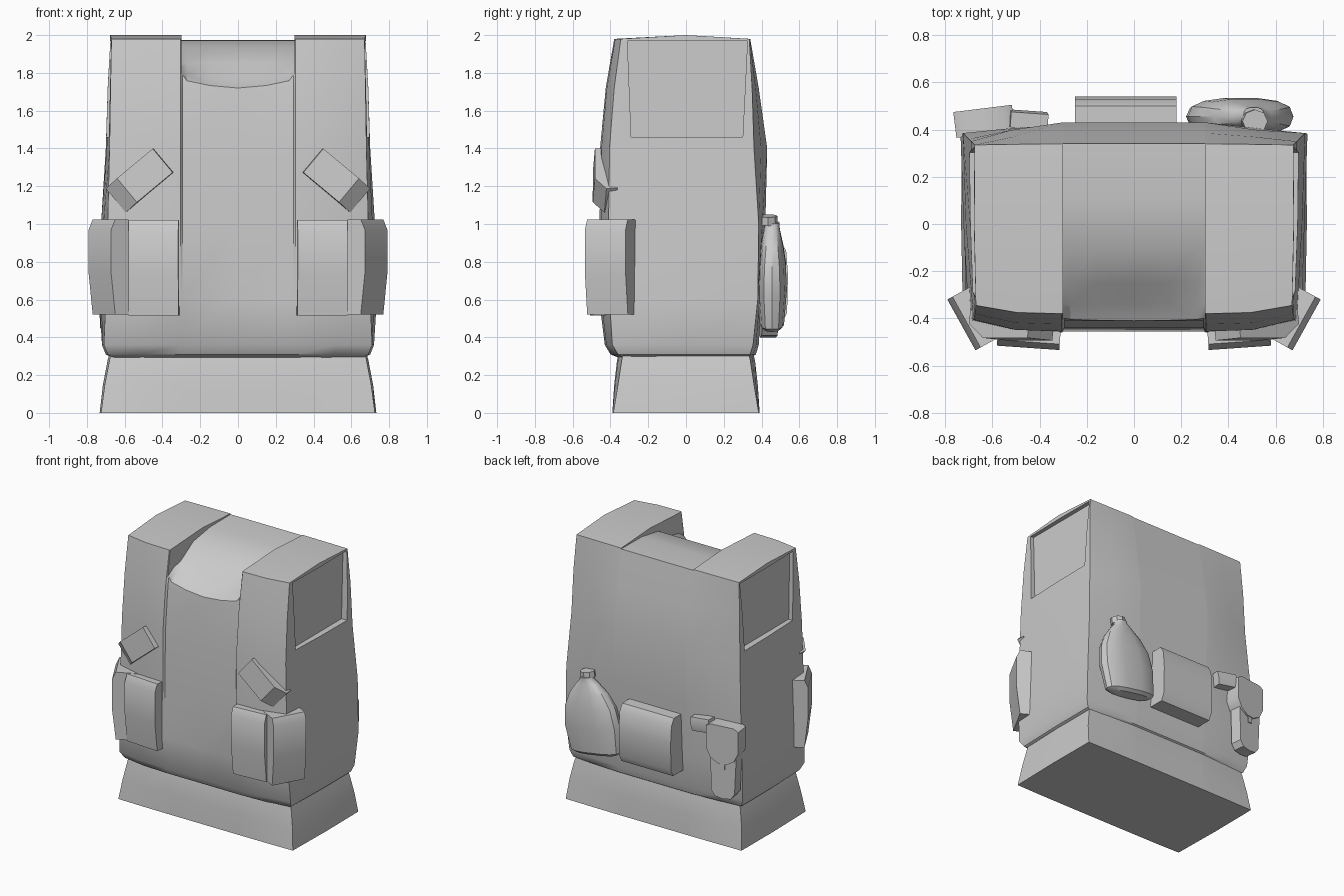
import bpy, bmesh
from math import radians, sin, cos, tau
from mathutils import Matrix, Vector

if "Cube" in bpy.data.objects:
    bpy.data.objects.remove(bpy.data.objects["Cube"])


def finish(name, bm, mat=Matrix()):
    bm.transform(mat)
    bmesh.ops.recalc_face_normals(bm, faces=bm.faces)
    me = bpy.data.meshes.new(name)
    bm.to_mesh(me)
    bm.free()
    ob = bpy.data.objects.new(name, me)
    bpy.context.collection.objects.link(ob)
    return ob


def loft(rings, cap_end=True):
    """Skin a list of closed rings; returns the bmesh and the vertex rings."""
    bm = bmesh.new()
    vs = [[bm.verts.new(p) for p in r] for r in rings]
    n = len(vs[0])
    for a, b in zip(vs, vs[1:]):
        for i in range(n):
            j = (i + 1) % n
            bm.faces.new((a[i], a[j], b[j], b[i]))
    bm.faces.new(vs[0])
    if cap_end:
        bm.faces.new(vs[-1])
    return bm, vs


def prism(name, prof, width, mat):
    """Extrude a (y, z) profile along x."""
    bm, _ = loft([[(s * width / 2, y, z) for y, z in prof] for s in (-1, 1)])
    return finish(name, bm, mat)


def place(x, y, z, rz=0, ry=0, side=1):
    return (Matrix.Diagonal((side, 1, 1, 1)) @ Matrix.Translation((x, y, z))
            @ Matrix.Rotation(radians(rz), 4, 'Z') @ Matrix.Rotation(radians(ry), 4, 'Y'))


def body_ring(z, wf, wb, yf, yfc, yb, ybc, step=0.0):
    """Boxy torso section: front row, right point, back row, left point."""
    def row(w, y, yc, mid, st):
        right = [(.295, y), (.305, y - st), (.74 * w, mid), (w, yc)]
        return [(-a, b) for a, b in reversed(right)] + [(0, y)] + right
    f = row(wf, yf, yfc, yf * .8 + yfc * .2 - step, step)
    b = row(wb, yb, ybc, yb * .55 + ybc * .45, 0)
    w = (wf + wb) / 2 + .005
    pts = f + [(w, 0)] + b[::-1] + [(-w, 0)]
    return [Vector((x, y, z)) for x, y in pts]


# Vest torso
rings = [body_ring(*p) for p in (
    (.29, .66, .66, -.35, -.33, .34, .32),
    (.31, .69, .70, -.40, -.36, .37, .34),
    (.36, .71, .72, -.43, -.39, .385, .355),
    (.60, .70, .735, -.455, -.405, .40, .38, .005),
    (1.0, .69, .725, -.445, -.41, .42, .385, .012),
    (1.4, .68, .70, -.44, -.405, .43, .36, .015),
    (1.72, .675, .69, -.41, -.38, .385, .35, .015),
    (1.98, .67, .675, -.37, -.345, .34, .335, .01))]
for i in (9, 19):
    rings[-1][i].z = 2.0
bm, vs = loft(rings, cap_end=False)
top = vs[-1]
front, back = top[:9], top[10:19][::-1]
mid = [top[19]] + [bm.verts.new((v.co.x, 0, 2.0)) for v in front[1:-1]] + [top[9]]
for a, b in ((front, mid), (mid, back)):
    for i in range(8):
        bm.faces.new((a[i], a[i + 1], b[i + 1], b[i]))
vest = finish("vest_torso", bm)

# Neck opening cutter, between the shoulder straps
neck = [(-.7, 1.68), (-.46, 1.69), (-.41, 1.72), (-.34, 1.76), (-.25, 1.85), (-.1, 1.94),
        (.1, 1.972), (.45, 1.975), (.45, 2.3), (-.7, 2.3)]
cols = [(-.3, .07), (-.27, .035), (-.15, .012), (0, 0), (.15, .012), (.27, .035), (.3, .07)]
cutters = [finish("neck_cutter", loft(
    [[(x, y, z + (lift if y < -.3 and z < 2 else 0)) for y, z in neck] for x, lift in cols])[0])]

# Arm opening cutters
for s in (-1, 1):
    outer, inner = [[(s * (xb if z < 1.6 else xt), y, z) for y, z in
                     ((-.29, 1.46), (.30, 1.46), (.325, 1.968), (-.31, 1.968))]
                    for xb, xt in ((.9, .9), (.65, .645))]
    cutters.append(finish("arm_cutter", loft([outer, inner])[0]))

for c in cutters:
    c.hide_render = True
    m = vest.modifiers.new("cut", 'BOOLEAN')
    m.operation, m.solver, m.object = 'DIFFERENCE', 'EXACT', c
bpy.context.view_layer.objects.active = vest
for m in list(vest.modifiers):
    bpy.ops.object.modifier_apply(modifier=m.name)
for c in cutters:
    bpy.data.objects.remove(c)

# Hips below the vest
finish("hips", loft([body_ring(*p) for p in (
    (0, .725, .73, -.39, -.385, .39, .385),
    (.15, .705, .715, -.38, -.36, .38, .36),
    (.28, .68, .69, -.365, -.34, .365, .34),
    (.37, .66, .66, -.34, -.32, .34, .32))])[0])

# Front magazine pouches and angled chest pouches, mirrored
mag = [(.06, 0), (-.10, 0), (-.125, .22), (-.125, .45), (-.10, .505), (.06, .50)]
chest = [(.05, -.165), (-.01, -.165), (-.065, -.08), (-.045, .165), (.05, .165)]
for s, tag in ((1, "right"), (-1, "left")):
    prism("inner_magazine_pouch_" + tag, mag, .265, place(.44, -.40, .515, 4, side=s))
    prism("outer_magazine_pouch_" + tag, mag, .246, place(.622, -.367, .52, 61, side=s))
    prism("chest_pouch_" + tag, chest, .165, place(.52, -.43, 1.23, 6, -50, side=s))

# Back centre pouch
prism("back_pouch", [(-.06, 0), (.10, 0), (.125, .05), (.13, .25), (.12, .38), (.09, .43),
                     (-.06, .43)], .43, place(-.035, .41, .48))


# Canteen with cap
def oval(z, rx, ry, n=14, p=.75):
    out = []
    for i in range(n):
        c, d = cos(tau * i / n), sin(tau * i / n)
        out.append((rx * abs(c) ** p * (1 if c > 0 else -1),
                    ry * abs(d) ** p * (1 if d > 0 else -1), z))
    return out


lean = place(.42, .455, .455, 0, 9)
finish("canteen", loft([oval(*r) for r in (
    (0, .17, .045), (.02, .205, .065), (.2, .225, .08), (.34, .205, .075),
    (.44, .15, .06), (.51, .085, .045), (.54, .05, .04), (.56, .045, .04))])[0], lean)
finish("canteen_cap", loft([oval(z, .054, .05, 8, 1) for z in (.55, .595)])[0],
       lean @ Matrix.Translation((0, -.02, 0)))

# Holster at the back left: bag, flap, clasp and grip (profiles across x, extruded in y)
hold = place(-.635, .435, .40, 7)
turn = Matrix.Rotation(radians(90), 4, 'Z')
prism("holster_bag", [(-.10, .48), (-.09, .05), (-.06, .01), (0, 0), (.06, .01), (.09, .05),
                      (.11, .48)], .085, hold @ turn)
prism("holster_flap", [(-.125, .53), (-.125, .37), (-.09, .30), (-.03, .265), (.03, .265),
                       (.09, .30), (.125, .37), (.125, .53), (.09, .55), (-.09, .55)],
      .11, hold @ turn)
prism("holster_clasp", [(-.02, .28), (-.015, .22), (.015, .22), (.02, .28)], .10, hold @ turn)
prism("holster_grip", [(-.035, -.05), (.03, -.05), (.04, 0), (.03, .05), (-.035, .05)], .16,
      place(-.45, .44, .90, -4, 8))

# Smooth shading with sharp creases kept
bpy.ops.object.select_all(action='SELECT')
bpy.ops.object.shade_smooth_by_angle(angle=radians(35))
